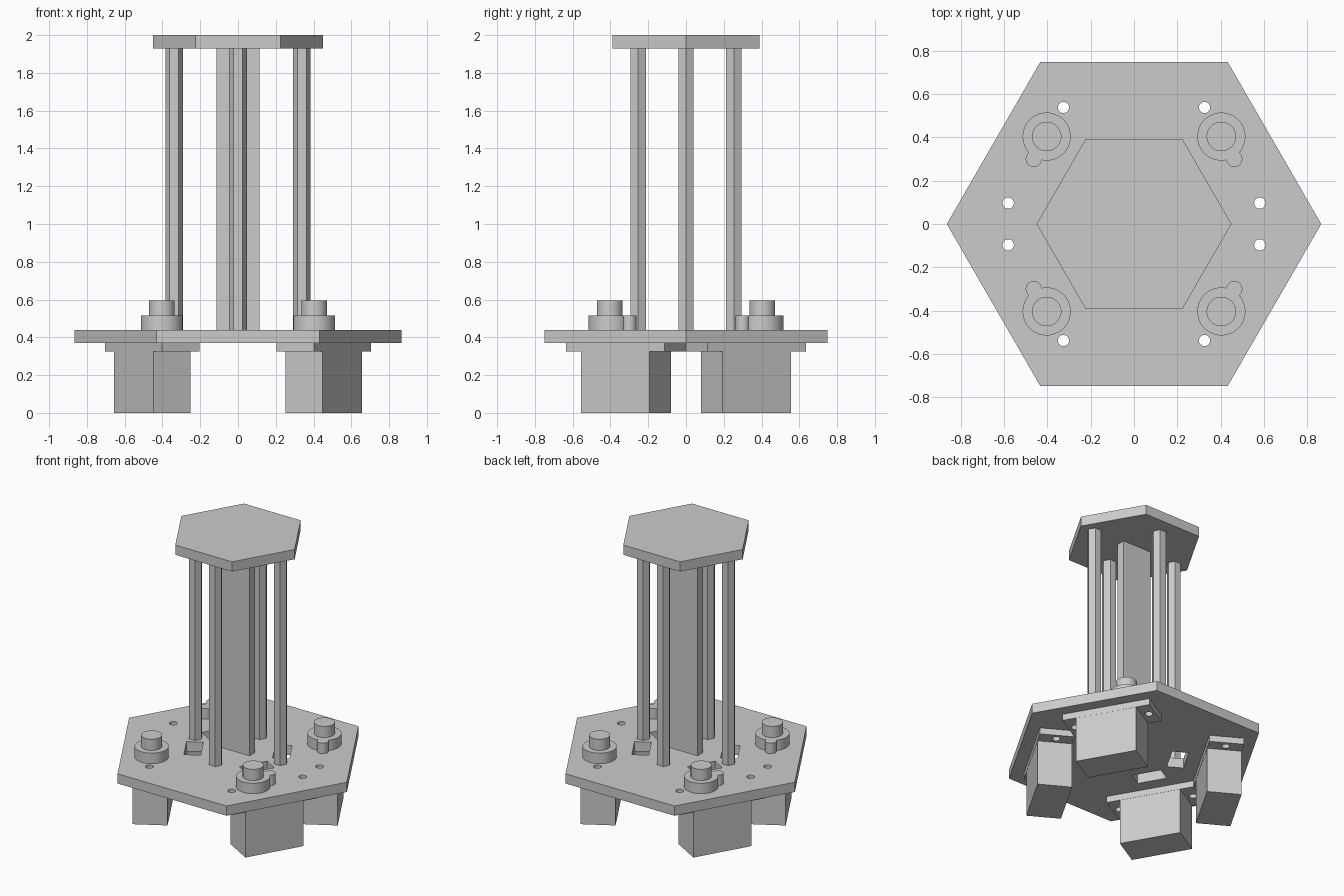
import bpy
import math
from mathutils import Vector

cube = bpy.data.objects.get("Cube")
if cube:
    bpy.data.objects.remove(cube, do_unlink=True)

# Single flat colour
GREY = (0.6, 0.6, 0.6, 1.0)
grey = bpy.data.materials.new("plain_grey")
grey.use_nodes = True
grey.diffuse_color = GREY
grey.node_tree.nodes["Principled BSDF"].inputs["Base Color"].default_value = GREY


def finish(name):
    ob = bpy.context.object
    ob.name = name
    ob.data.materials.append(grey)
    return ob


def prism(name, sides, radius, x, y, z0, z1, smooth=False):
    """Upright prism with a corner pointing along +x."""
    bpy.ops.mesh.primitive_cylinder_add(
        vertices=sides, radius=radius, depth=z1 - z0,
        location=(x, y, (z0 + z1) / 2), rotation=(0, 0, math.pi / 2))
    bpy.ops.object.transform_apply(location=False, rotation=True, scale=False)
    ob = finish(name)
    if smooth:
        bpy.ops.object.shade_smooth_by_angle(angle=math.radians(30))
    return ob


def box(name, size, x, y, z0, z1, angle=0.0):
    """Upright block turned about z."""
    bpy.ops.mesh.primitive_cube_add(
        size=1, location=(x, y, (z0 + z1) / 2), rotation=(0, 0, angle))
    ob = finish(name)
    ob.scale = (size[0], size[1], z1 - z0)
    bpy.ops.object.transform_apply(location=False, rotation=False, scale=True)
    return ob


def combine(target, others, operation):
    """Boolean the other parts into the target and remove them."""
    bpy.context.view_layer.objects.active = target
    for other in others:
        other.hide_render = True
        mod = target.modifiers.new("bool", "BOOLEAN")
        mod.operation = operation
        mod.solver = "EXACT"
        mod.object = other
        bpy.ops.object.modifier_apply(modifier=mod.name)
        bpy.data.objects.remove(other, do_unlink=True)


# Main levels
PLATE_LOW, PLATE_TOP = 0.37, 0.44
ROOF_LOW, ROOF_TOP = 1.93, 2.0
FLANGE_LOW = 0.325

# Hexagonal plates
base = prism("base_plate", 6, 0.865, 0, 0, PLATE_LOW, PLATE_TOP)
prism("top_plate", 6, 0.45, 0, 0, ROOF_LOW, ROOF_TOP)

# Hexagonal standoffs and the flat centre board
for name, x, y in (("left", 0.338, 0), ("right", -0.338, 0),
                   ("front", 0, -0.253), ("back", 0, 0.253)):
    prism(name + "_standoff", 6, 0.047, x, y, PLATE_TOP, ROOF_LOW)
box("centre_board", (0.226, 0.06), 0, 0, PLATE_TOP, ROOF_LOW)

# Four motors parallel to the slanted sides of the base
base_cutters = []
for sx in (1, -1):
    for sy in (1, -1):
        label = ("back" if sy > 0 else "front") + ("_left" if sx > 0 else "_right")
        angle = -sx * sy * math.radians(60)
        along = Vector((sx * 0.5, -sy * 0.866))
        centre = Vector((sx * 0.4535, sy * 0.3175))
        shaft = centre - along * 0.1

        # Body and mounting flange under the base
        box(label + "_motor_body", (0.418, 0.228), *centre, 0, FLANGE_LOW, angle)
        flange = box(label + "_motor_flange", (0.602, 0.23), *centre,
                     FLANGE_LOW, PLATE_LOW, angle)

        # Screw holes through flange and base
        flange_cutters = []
        for end in (1, -1):
            spot = centre + along * 0.255 * end
            for group in (flange_cutters, base_cutters):
                group.append(prism("hole_cutter", 24, 0.026, *spot, 0.25, 0.6))
        combine(flange, flange_cutters, "DIFFERENCE")

        # Cable slot through the base
        base_cutters.append(box("slot_cutter", (0.2, 0.11),
                                sx * 0.251, sy * 0.145, 0.25, 0.6, angle))

        # Gear housing with its side lobe, and the output hub
        bump = shaft + along * 0.12
        housing = prism(label + "_gear_housing", 48, 0.111, *shaft,
                        PLATE_TOP, 0.515)
        lobe = prism("lobe", 32, 0.037, *bump, PLATE_TOP, 0.515)
        combine(housing, [lobe], "UNION")
        bpy.ops.object.select_all(action="DESELECT")
        housing.select_set(True)
        bpy.ops.object.shade_smooth_by_angle(angle=math.radians(30))
        prism(label + "_output_hub", 48, 0.068, *shaft, 0.515, 0.595, True)

combine(base, base_cutters, "DIFFERENCE")
